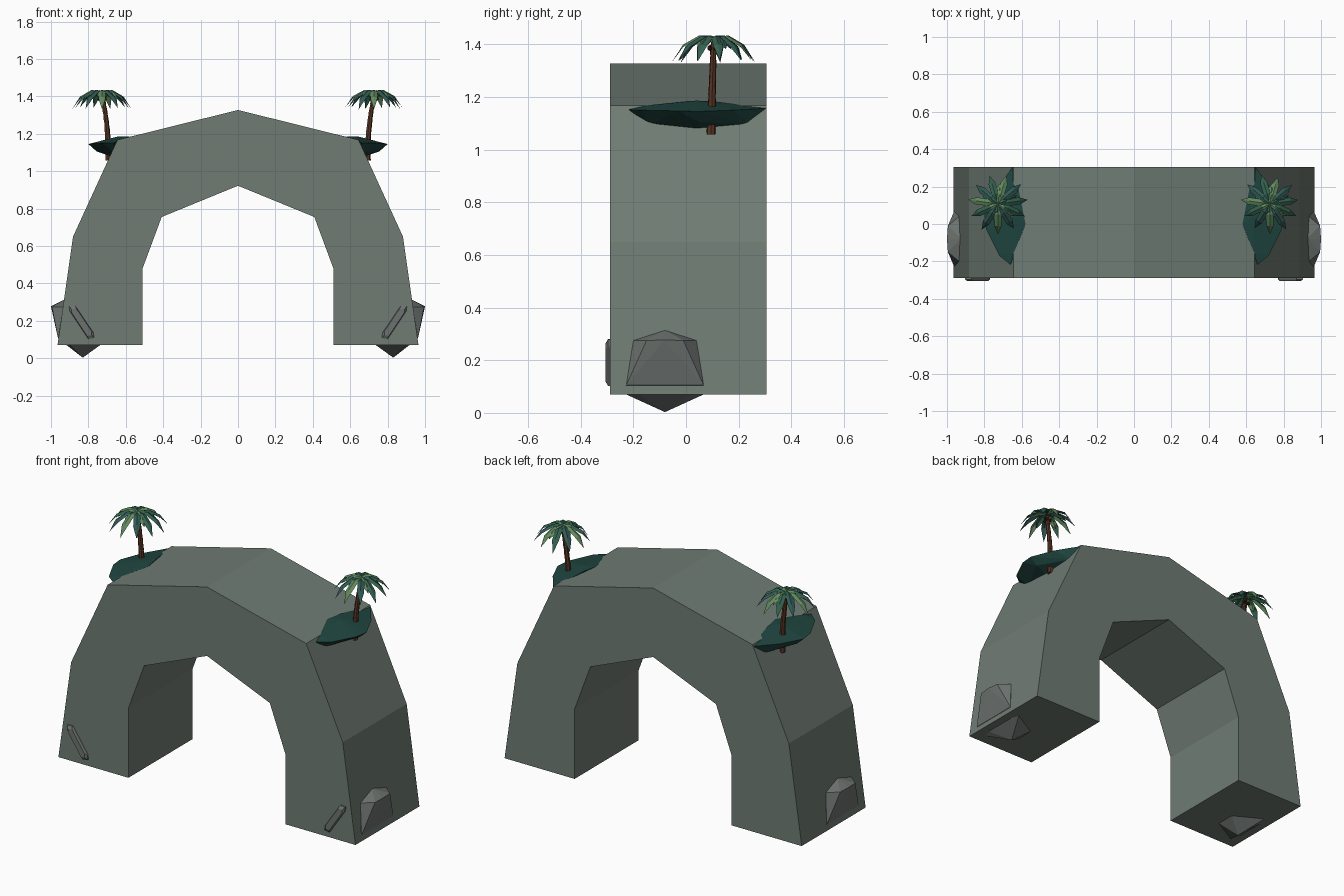
import bpy, bmesh, math, random
from mathutils import Vector

random.seed(4)
cube = bpy.data.objects.get("Cube")
if cube:
    bpy.data.objects.remove(cube)


def material(name, rgb):
    m = bpy.data.materials.new(name)
    m.use_nodes = True
    color = (*rgb, 1)
    m.diffuse_color = color
    m.node_tree.nodes["Principled BSDF"].inputs["Base Color"].default_value = color
    return m


STONE = material("grey green stone", (0.16, 0.20, 0.175))
ROCK = material("grey rock", (0.15, 0.17, 0.16))
MOSS = material("dark teal moss", (0.014, 0.06, 0.05))
BARK = material("brown bark", (0.10, 0.035, 0.017))
NUT = material("dark brown coconut", (0.035, 0.013, 0.008))
LEAVES = [material("deep green leaf", (0.035, 0.12, 0.08)),
          material("teal green leaf", (0.03, 0.10, 0.085)),
          material("light green leaf", (0.12, 0.25, 0.11))]


def finish(name, bm, mats):
    bmesh.ops.recalc_face_normals(bm, faces=bm.faces)
    me = bpy.data.meshes.new(name)
    bm.to_mesh(me)
    bm.free()
    for m in mats:
        me.materials.append(m)
    ob = bpy.data.objects.new(name, me)
    bpy.context.collection.objects.link(ob)
    return ob


def hull(name, points, mat):
    bm = bmesh.new()
    for p in points:
        bm.verts.new(p)
    res = bmesh.ops.convex_hull(bm, input=bm.verts)
    loose = [v for v in bm.verts if not v.link_faces]
    bmesh.ops.delete(bm, geom=loose, context='VERTS')
    bmesh.ops.dissolve_limit(bm, angle_limit=0.02, verts=bm.verts, edges=bm.edges)
    return finish(name, bm, [mat])


def both(y, *xz):
    """Points repeated on either side of the rock's middle plane."""
    return [(x, -0.08 + s * y, z) for x, z in xz for s in (-1, 1)]


# Arch: one half outline, mirrored and extruded front to back
outer = [(0.965, 0.07), (0.882, 0.65), (0.645, 1.167), (0, 1.327)]
inner = [(0, 0.922), (0.408, 0.755), (0.51, 0.48), (0.51, 0.07)]
outline = (outer + [(-x, z) for x, z in reversed(outer[:-1])]
           + [(-x, z) for x, z in reversed(inner)] + inner[1:])
bm = bmesh.new()
face = bm.faces.new([bm.verts.new((x, -0.288, z)) for x, z in outline])
ext = bmesh.ops.extrude_face_region(bm, geom=[face])
bmesh.ops.translate(bm, vec=(0, 0.593, 0),
                    verts=[v for v in ext["geom"] if isinstance(v, bmesh.types.BMVert)])
finish("arch", bm, [STONE])


# Palm parts
def trunk(name, s):
    bm = bmesh.new()
    rings = 7
    sides = 7
    for k in range(rings):
        t0, t1 = k / rings, (k + 1) / rings
        loops = []
        for t, r in ((t0, 0.018 - 0.006 * t0), (t1, 0.0155 - 0.006 * t0)):
            c = Vector((s * (0.692 + 0.035 * t * t), 0.095 + 0.01 * t, 1.058 + 0.352 * t))
            loops.append([bm.verts.new(c + Vector((r * math.cos(a), r * math.sin(a), 0)))
                          for a in (i * math.tau / sides for i in range(sides))])
        for i in range(sides):
            j = (i + 1) % sides
            bm.faces.new((loops[0][i], loops[0][j], loops[1][j], loops[1][i]))
        bm.faces.new(loops[0][::-1])
        bm.faces.new(loops[1])
    finish(name, bm, [BARK])


def leaf(bm, centre, angle, scale, droop, mat):
    # Radius, height and half width along a folded leaf
    stations = [(0.0, 0.0, 0.004), (0.055, 0.008, 0.018),
                (0.115, -0.028, 0.019), (0.158, -0.098, 0.0)]
    out = Vector((math.cos(angle), math.sin(angle), 0))
    side = Vector((-out.y, out.x, 0))
    rows = []
    for r, z, w in stations:
        mid = centre + out * r * scale + Vector((0, 0, z * droop))
        fold = Vector((0, 0, -0.5 * w))
        rows.append([bm.verts.new(mid + side * w + fold), bm.verts.new(mid),
                     bm.verts.new(mid - side * w + fold)])
    for a, b in zip(rows, rows[1:]):
        for i in (0, 1):
            bm.faces.new((a[i], a[i + 1], b[i + 1], b[i])).material_index = mat
    bmesh.ops.remove_doubles(bm, verts=rows[-1], dist=0.0005)


for s, word in ((1, "left"), (-1, "right")):
    # Foot boulder half buried in the leg
    pts = both(0, (1.0, 0.277), (0.925, 0.315), (0.83, 0.003))
    pts += both(0.07, (0.995, 0.275)) + both(0.12, (0.935, 0.275))
    pts += both(0.147, (0.962, 0.105), (0.80, 0.105), (0.90, 0.07))
    pts += both(0.06, (0.73, 0.075))
    hull(word + "_foot_boulder", [(s * x, y, z) for x, y, z in pts], ROCK)

    # Slanted chip on the front of the leg
    chip = [(0.903, 0.278), (0.87, 0.28), (0.772, 0.135), (0.77, 0.108),
            (0.80, 0.103), (0.90, 0.252)]
    mx, mz = 0.836, 0.192
    pts = []
    for y, k in ((-0.28, 1.0), (-0.296, 1.0), (-0.306, 0.82)):
        pts += [(s * (mx + (x - mx) * k), y, mz + (z - mz) * k) for x, z in chip]
    hull(word + "_front_chip", pts, ROCK)

    # Mossy ledge on the shoulder
    rim = [(0.65, 0.303, 1.157), (0.74, 0.18, 1.15), (0.80, 0.05, 1.145),
           (0.79, -0.03, 1.147), (0.72, -0.17, 1.15), (0.66, -0.218, 1.152)]
    under = [(0.66, 0.245, 1.095), (0.755, 0.05, 1.105), (0.68, 0.04, 1.08),
             (0.66, -0.14, 1.095)]
    top = [(0.58, 0.0, 1.184), (0.60, 0.10, 1.184), (0.64, 0.04, 1.186),
           (0.64, -0.15, 1.168), (0.62, 0.20, 1.172)]
    hull(word + "_mossy_ledge", [(s * x, y, z) for x, y, z in rim + under + top], MOSS)

    # Palm tree
    trunk(word + "_palm_trunk", s)
    crown = Vector((s * 0.727, 0.107, 1.426))
    bm = bmesh.new()
    for i in range(11):
        leaf(bm, crown, math.tau * (i + 0.25) / 11, random.uniform(0.94, 1.04),
             random.uniform(0.85, 1.0), i % 3 if i < 9 else i % 2)
    for i in range(6):
        leaf(bm, crown + Vector((0, 0, 0.004)), math.tau * (i + 0.4) / 6, 0.7, 0.5, i % 2 * 2)
    finish(word + "_palm_leaves", bm, LEAVES)
    bm = bmesh.new()
    for i in range(3):
        a = math.tau * i / 3 + 0.5
        made = bmesh.ops.create_icosphere(bm, subdivisions=1, radius=0.012)
        bmesh.ops.translate(bm, verts=made["verts"], vec=crown + Vector(
            (0.016 * math.cos(a), 0.016 * math.sin(a), -0.04)))
    finish(word + "_coconuts", bm, [NUT])
